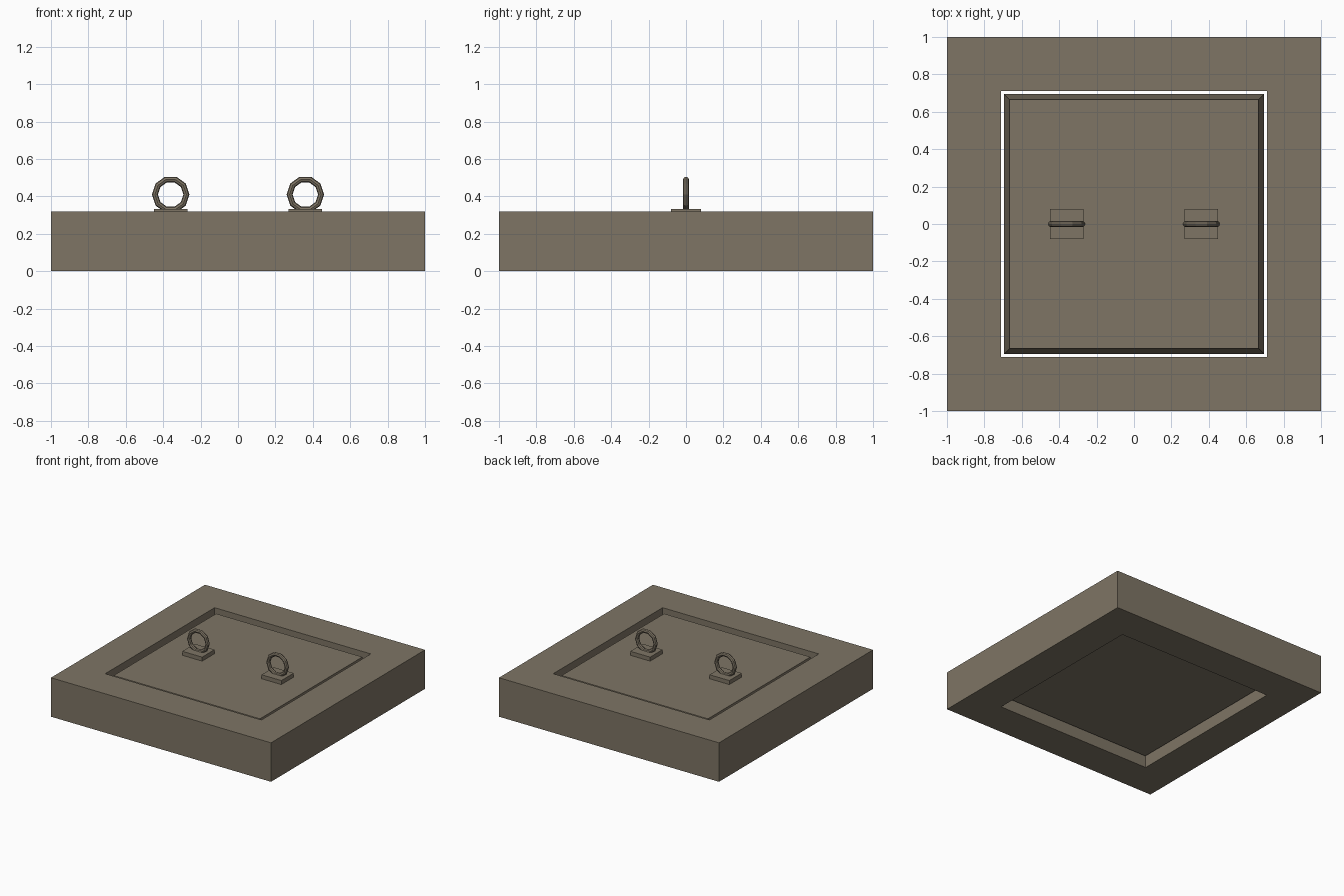
import bpy, bmesh
from math import pi

old = bpy.data.objects.get("Cube")
if old:
    bpy.data.objects.remove(old, do_unlink=True)

stone = bpy.data.materials.new("grey_brown_stone")
stone.use_nodes = True
colour = (0.21, 0.178, 0.13, 1)
stone.diffuse_color = colour
stone.node_tree.nodes["Principled BSDF"].inputs["Base Color"].default_value = colour


def square_lathe(name, profile, closed):
    """Sweep a (half width, height) profile around a square."""
    bm = bmesh.new()
    loops = [[bm.verts.new((sx * h, sy * h, z))
              for sx, sy in ((-1, -1), (1, -1), (1, 1), (-1, 1))] for h, z in profile]
    pairs = list(zip(loops, loops[1:]))
    if closed:
        pairs.append((loops[-1], loops[0]))
    else:
        bm.faces.new(loops[0])
        bm.faces.new(loops[-1])
    for a, b in pairs:
        for i in range(4):
            j = (i + 1) % 4
            bm.faces.new((a[i], a[j], b[j], b[i]))
    bmesh.ops.recalc_face_normals(bm, faces=bm.faces)
    mesh = bpy.data.meshes.new(name)
    bm.to_mesh(mesh)
    bm.free()
    mesh.materials.append(stone)
    obj = bpy.data.objects.new(name, mesh)
    bpy.context.collection.objects.link(obj)
    return obj


# Outer frame with a square opening right through it
square_lathe("frame", [(1, 0), (1, 0.32), (0.71, 0.32), (0.71, 0)], True)

# Loose lid with slightly tapered sides
square_lathe("lid", [(0.695, 0.087), (0.665, 0.30)], False)

# Lifting rings on their base plates
for side, x in (("left", 0.36), ("right", -0.36)):
    bpy.ops.mesh.primitive_cube_add(size=1, location=(x, 0, 0.315))
    plate = bpy.context.object
    plate.name = side + "_ring_plate"
    plate.scale = (0.18, 0.16, 0.036)
    plate.data.materials.append(stone)

    bpy.ops.mesh.primitive_torus_add(major_segments=10, minor_segments=8,
                                     major_radius=0.084, minor_radius=0.016,
                                     location=(x, 0, 0.41), rotation=(pi / 2, 0, 0))
    ring = bpy.context.object
    ring.name = side + "_lifting_ring"
    ring.data.materials.append(stone)
